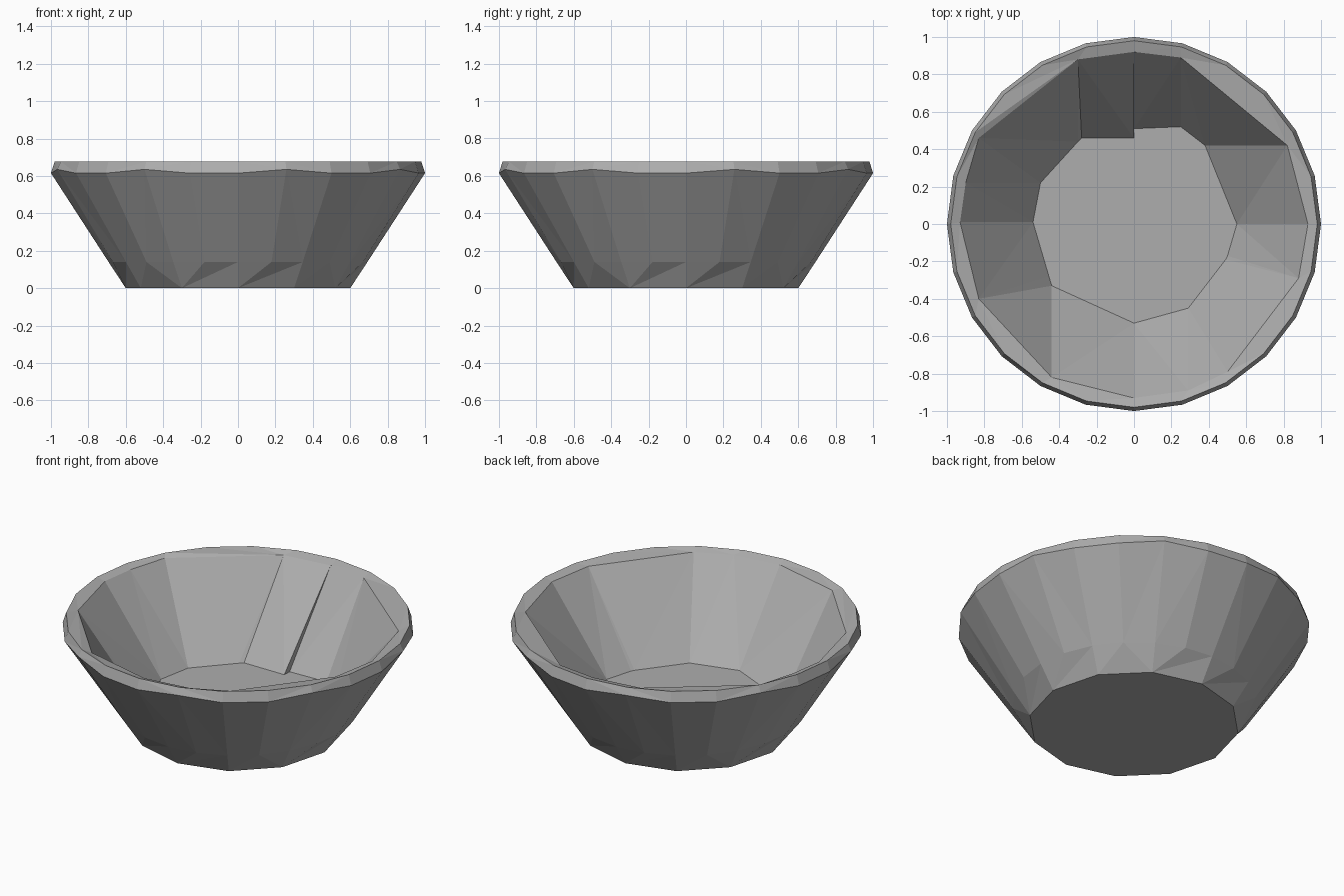
import bpy, bmesh, math

cube = bpy.data.objects.get("Cube")
if cube:
    bpy.data.objects.remove(cube, do_unlink=True)

mat = bpy.data.materials.new("stone grey")
mat.use_nodes = True
GREY = (0.42, 0.42, 0.42, 1)
mat.diffuse_color = GREY
mat.node_tree.nodes["Principled BSDF"].inputs["Base Color"].default_value = GREY

bm = bmesh.new()


def circle(n, r, z, wobble=0.0):
    """Ring of vertices; wobble lifts every third vertex a little."""
    ring = []
    for i in range(n):
        a = 2 * math.pi * i / n
        lift = wobble if i % 3 == 1 else 0
        ring.append(bm.verts.new((r * math.cos(a), r * math.sin(a), z + lift)))
    return ring


def zip_rings(low, high):
    """Join two rings of any vertex counts with triangles, matched by angle."""
    def angles(ring):
        out = [math.atan2(v.co.y, v.co.x) % (2 * math.pi) for v in ring]
        return out + [2 * math.pi]
    a, b = angles(low), angles(high)
    i = j = 0
    n, m = len(low), len(high)
    while i < n or j < m:
        p, q = low[i % n], high[j % m]
        if j >= m or (i < n and a[i + 1] < b[j + 1]):
            bm.faces.new((p, low[(i + 1) % n], q))
            i += 1
        else:
            bm.faces.new((p, high[(j + 1) % m], q))
            j += 1


# Outer shell: foot, wall and rim band
foot = circle(12, 0.60, 0)
seam = circle(24, 0.692, 0.14)
edge = circle(24, 1.0, 0.615, 0.02)
lip = circle(24, 0.98, 0.677)
bm.faces.new(foot[::-1])
zip_rings(foot, seam)
zip_rings(seam, edge)
zip_rings(edge, lip)

# Chipped inner wall: each rim corner with the floor corner below it
panels = [
    (.93, 0, .55, 0), (.82, .42, .38, .42), (.25, .89, .25, .52),
    (.001, .92, .001, .51), (-.001, .92, -.001, .46), (-.30, .88, -.28, .46),
    (-.83, .46, -.30, .44), (-.90, .22, -.50, .22), (-.93, .01, -.54, .01),
    (-.83, -.40, -.455, -.28), (-.44, -.82, -.44, -.33), (0, -.93, 0, -.53),
    (.29, -.89, .29, -.45), (.50, -.79, .49, -.19), (.88, -.29, .50, -.17),
]
inner = [bm.verts.new((p[0], p[1], 0.66)) for p in panels]
floor = [bm.verts.new((p[2], p[3], 0.15)) for p in panels]
zip_rings(lip, inner)
for k in range(len(panels)):
    n = (k + 1) % len(panels)
    bm.faces.new((inner[k], inner[n], floor[n], floor[k]))
bm.faces.new(floor)

bmesh.ops.recalc_face_normals(bm, faces=bm.faces)
bmesh.ops.triangulate(bm, faces=[f for f in bm.faces if len(f.verts) > 3])

mesh = bpy.data.meshes.new("bowl")
bm.to_mesh(mesh)
bm.free()
mesh.materials.append(mat)
bowl = bpy.data.objects.new("bowl", mesh)
bpy.context.collection.objects.link(bowl)
